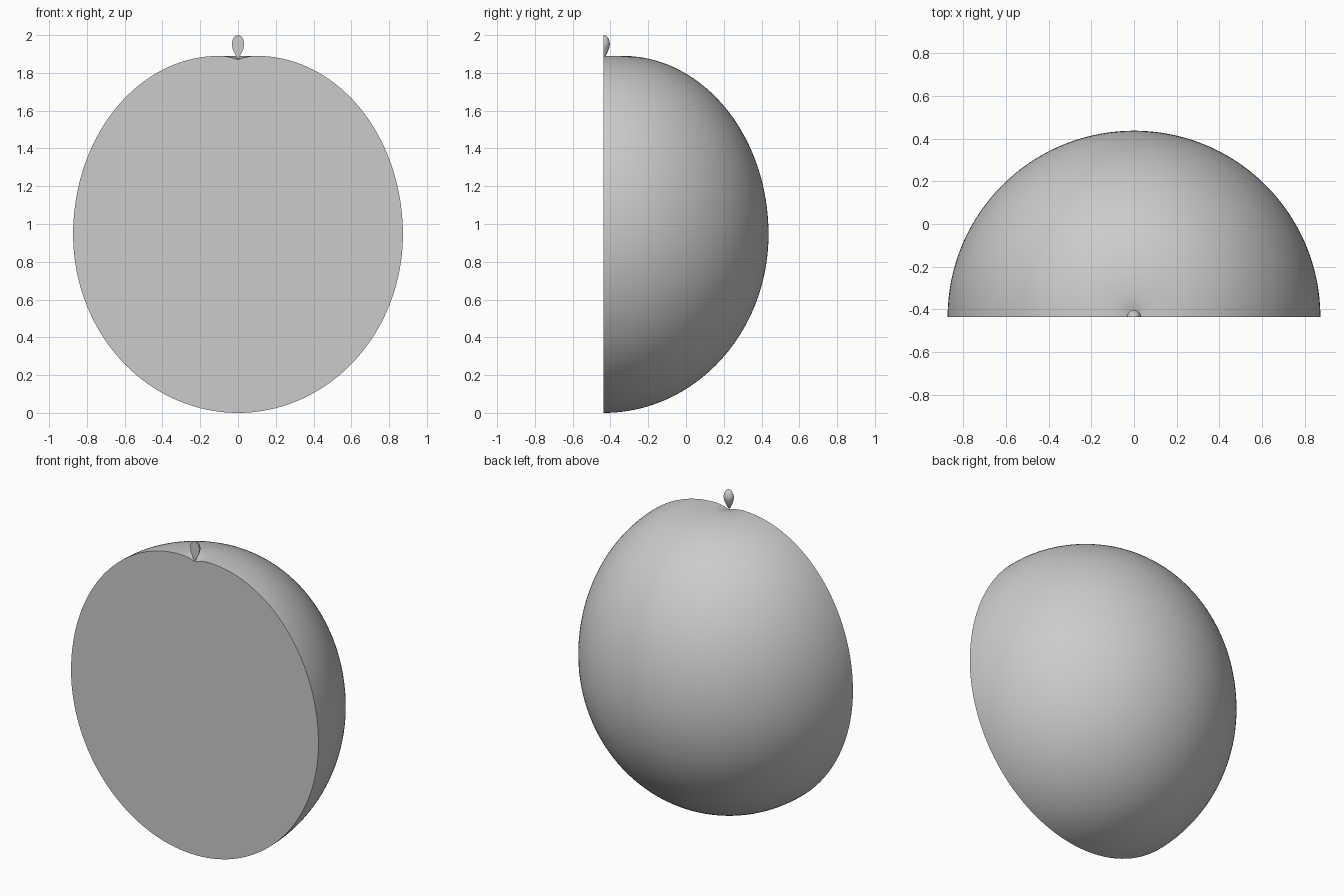
import bpy, bmesh
from math import pi, sin, cos, radians

cube = bpy.data.objects.get("Cube")
if cube:
    bpy.data.objects.remove(cube, do_unlink=True)

CUT_Y = -0.436   # plane of the flat cut, through the axis
RADIUS = 0.873
MID_Z = 0.945    # height of the widest point

grey = bpy.data.materials.new("plain grey")
grey.use_nodes = True
grey.diffuse_color = (0.6, 0.6, 0.6, 1)
grey.node_tree.nodes["Principled BSDF"].inputs["Base Color"].default_value = (0.6, 0.6, 0.6, 1)


def half_lathe(name, profile, steps):
    """Turn an (r, z) profile half way round and close the flat front."""
    bm = bmesh.new()
    verts = [bm.verts.new((r, 0, z)) for r, z in profile]
    edges = [bm.edges.new(pair) for pair in zip(verts, verts[1:])]
    bmesh.ops.spin(bm, geom=verts + edges, cent=(0, 0, 0), axis=(0, 0, 1),
                   angle=pi, steps=steps)
    bmesh.ops.remove_doubles(bm, verts=bm.verts, dist=1e-5)
    rim = [e for e in bm.edges if e.is_boundary]
    bmesh.ops.holes_fill(bm, edges=rim, sides=0)
    bmesh.ops.recalc_face_normals(bm, faces=bm.faces)
    mesh = bpy.data.meshes.new(name)
    bm.to_mesh(mesh)
    bm.free()
    mesh.materials.append(grey)
    obj = bpy.data.objects.new(name, mesh)
    obj.location.y = CUT_Y
    bpy.context.collection.objects.link(obj)
    bpy.ops.object.select_all(action="DESELECT")
    obj.select_set(True)
    bpy.context.view_layer.objects.active = obj
    bpy.ops.object.shade_smooth_by_angle(angle=radians(40))
    return obj


# Fruit body: round base, upper half swelling from a ring around the stem
N = 40
RING = 0.1
lower = [(RADIUS * sin(a), MID_Z - MID_Z * cos(a))
         for a in (pi / 2 * i / N for i in range(N + 1))]
upper = [(RING + (RADIUS - RING) * cos(a), MID_Z + MID_Z * sin(a))
         for a in (pi / 2 * i / N for i in range(1, N + 1))]
# Dimple steepens towards the stem
dimple = [(RING * (1 - t), 1.89 - 0.02 * t ** 2)
          for t in (i / 8 for i in range(1, 9))]
half_lathe("fruit_body", lower + upper + dimple, 96)

# Stem: small teardrop, pointed at the bottom
stem = [(0, 1.87), (0.008, 1.884), (0.019, 1.906), (0.028, 1.928)]
stem += [(0.033 * cos(a), 1.95 + 0.05 * sin(a))
         for a in (pi / 2 * i / 12 for i in range(13))]
half_lathe("fruit_stem", stem, 24)
